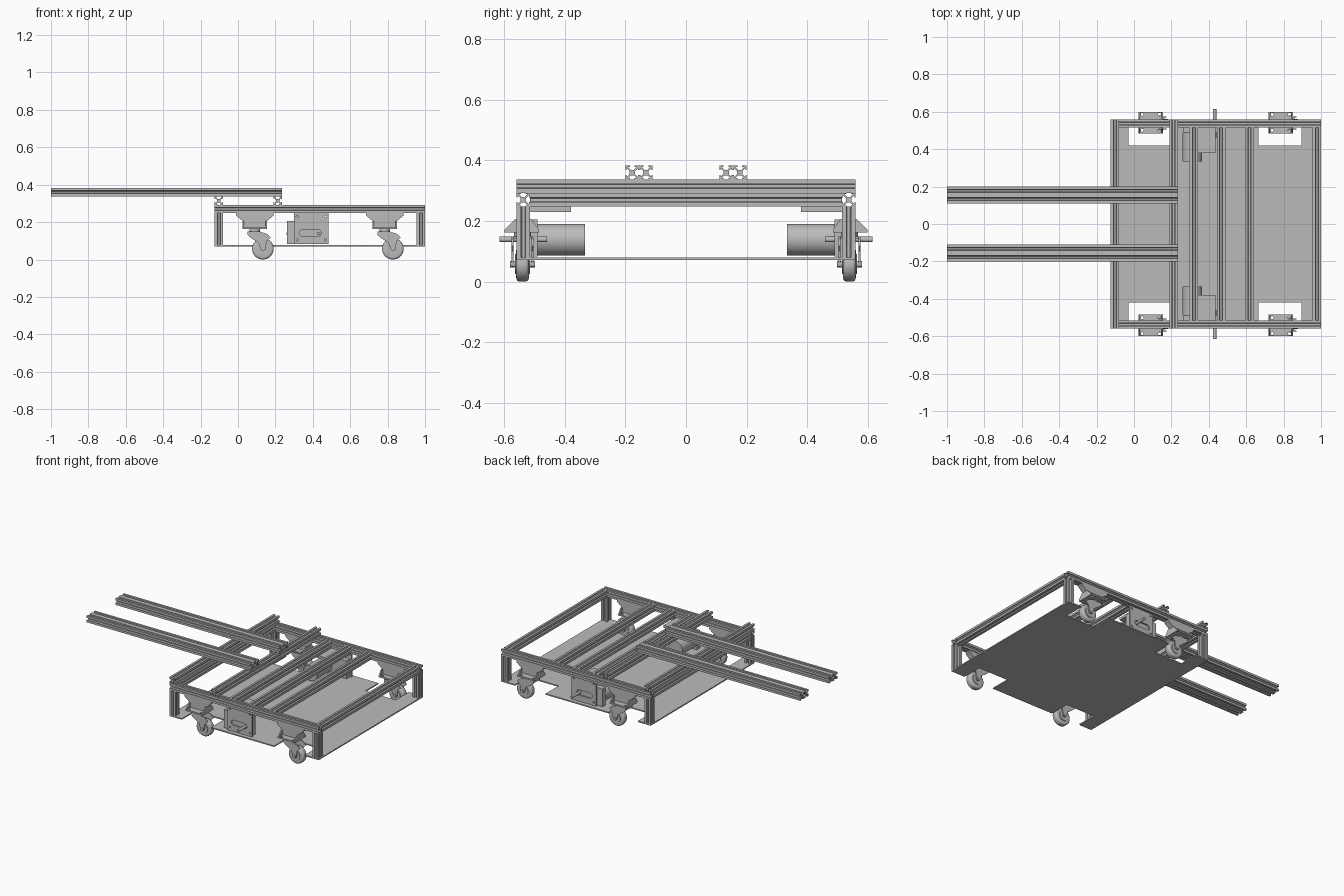
import bpy, bmesh, math

if "Cube" in bpy.data.objects:
    bpy.data.objects.remove(bpy.data.objects["Cube"], do_unlink=True)

grey = bpy.data.materials.new("aluminium_grey")
grey.use_nodes = True
grey.diffuse_color = (0.5, 0.5, 0.5, 1)
grey.node_tree.nodes["Principled BSDF"].inputs["Base Color"].default_value = (0.5, 0.5, 0.5, 1)


def prism(name, pts, axis, a, b, bevel=0, smooth=False):
    """Extrude a 2D outline along an axis from a to b."""
    place = {"x": lambda u, v, t: (t, u, v),
             "y": lambda u, v, t: (u, t, v),
             "z": lambda u, v, t: (u, v, t)}[axis]
    bm = bmesh.new()
    low = [bm.verts.new(place(u, v, a)) for u, v in pts]
    high = [bm.verts.new(place(u, v, b)) for u, v in pts]
    caps = [bm.faces.new(low), bm.faces.new(high)]
    n = len(pts)
    for i in range(n):
        j = (i + 1) % n
        bm.faces.new((low[i], low[j], high[j], high[i]))
    bmesh.ops.recalc_face_normals(bm, faces=bm.faces)
    if bevel:
        rim = list({e for f in caps for e in f.edges})
        bmesh.ops.bevel(bm, geom=rim, offset=bevel, segments=4, profile=0.5, affect='EDGES')
    mesh = bpy.data.meshes.new(name)
    bm.to_mesh(mesh)
    bm.free()
    mesh.materials.append(grey)
    ob = bpy.data.objects.new(name, mesh)
    bpy.context.collection.objects.link(ob)
    if smooth:
        bpy.ops.object.select_all(action='DESELECT')
        ob.select_set(True)
        bpy.context.view_layer.objects.active = ob
        bpy.ops.object.shade_smooth_by_angle(angle=math.radians(35))
    return ob


def box(name, x, y, z):
    """Box from ranges; y ranges may be given in either order."""
    return prism(name, [(x[0], y[0]), (x[1], y[0]), (x[1], y[1]), (x[0], y[1])], "z", *z)


def circle(u, v, r, n=32):
    return [(u + r * math.cos(2 * math.pi * i / n), v + r * math.sin(2 * math.pi * i / n))
            for i in range(n)]


def rod(name, u, v, r, axis, a, b, bevel=0):
    return prism(name, circle(u, v, r), axis, a, b, bevel, True)


def cut(ob, cutters):
    """Subtract the cutters and remove them."""
    bpy.context.view_layer.objects.active = ob
    for c in cutters:
        c.hide_render = True
        mod = ob.modifiers.new("cut", 'BOOLEAN')
        mod.operation, mod.solver, mod.object = 'DIFFERENCE', 'EXACT', c
        bpy.ops.object.modifier_apply(modifier=mod.name)
        bpy.data.objects.remove(c, do_unlink=True)


H = 0.0225  # half width of the slotted profile


def slotted(name, axis, u, v, a, b):
    """T-slot profile: one side's outline turned four times."""
    side = [(1, -0.35), (0.82, -0.35), (0.82, -0.64), (0.4, -0.22),
            (0.4, 0.22), (0.82, 0.64), (0.82, 0.35), (1, 0.35), (1, 1)]
    pts = []
    for _ in range(4):
        pts += [(u + H * p, v + H * q) for p, q in side]
        side = [(-q, p) for p, q in side]
    return prism(name, pts, axis, a, b)


XL, XR, YO, YI = -0.125, 1.0, 0.56, 0.515
YC = YO - H
Z_RAIL, Z_BEAM, Z_ARM = 0.27, 0.315, 0.36

# frame rails, cross rails and raised beams
for i, x in enumerate((XL + H, 0.32, 0.466, 0.618, XR - H)):
    slotted(f"cross_rail_{i}", "y", x, Z_RAIL, -YI, YI)
for i, x in enumerate((XL + H, 0.212)):
    slotted(f"raised_beam_{i}", "y", x, Z_BEAM, -YO, YO)

# floor plate with wheel notches along both long edges
edge = [(XL, YO), (-0.03, YO), (-0.03, 0.42), (0.19, 0.42), (0.19, YO),
        (0.665, YO), (0.665, 0.42), (0.895, 0.42), (0.895, YO), (XR, YO)]
prism("floor_plate", edge + [(x, -y) for x, y in reversed(edge)], "z", 0.071, 0.079)


def caster(tag, x, s):
    """Bracket, swivel, fork and wheel around a stem at x, on side s."""
    yc = s * 0.54
    prism("caster_bracket_" + tag, [(x - 0.1, 0.248), (x + 0.1, 0.248), (x + 0.1, 0.235),
          (x + 0.063, 0.205), (x - 0.063, 0.205), (x - 0.1, 0.235)], "y", s * 0.52, s * YO)
    box("caster_web_" + tag, (x - 0.06, x + 0.06), (s * 0.522, s * 0.558), (0.17, 0.206))
    for e in (-1, 1):
        prism(f"caster_gusset_{tag}_{e}", [(s * 0.485, 0.17), (s * 0.6, 0.17),
              (s * 0.565, 0.206), (s * 0.51, 0.206)], "x", x + e * 0.058, x + e * 0.066)
    flange = box("caster_flange_" + tag, (x - 0.066, x + 0.066), (s * 0.485, s * 0.6), (0.162, 0.172))
    cut(flange, [prism("hole_cutter", circle(x + e * 0.046, y, 0.008, 16), "z", 0.15, 0.18)
                 for e in (-1, 1) for y in (s * 0.501, s * 0.586)])
    rod("swivel_" + tag, x, yc, 0.028, "z", 0.145, 0.163)
    fork = [(-0.04, 0.148), (0.03, 0.148), (0.065, 0.137), (0.085, 0.118), (0.064, 0.1),
            (0.056, 0.05), (0.034, 0.05), (0.018, 0.09), (-0.02, 0.115), (-0.038, 0.13)]
    outline = [(x + u, v) for u, v in fork]
    for e in (-1, 1):
        prism(f"fork_cheek_{tag}_{e}", outline, "y", yc + e * 0.03, yc + e * 0.036)
    box("fork_crown_" + tag, (x - 0.04, x + 0.03), (yc - 0.036, yc + 0.036), (0.141, 0.149))
    wx = x + 0.043
    rod("wheel_tyre_" + tag, wx, 0.0575, 0.0575, "y", yc - 0.021, yc + 0.021, 0.012)
    rod("wheel_hub_" + tag, wx, 0.0575, 0.033, "y", yc - 0.025, yc + 0.025)
    rod("wheel_axle_" + tag, wx, 0.0575, 0.011, "y", yc - 0.041, yc + 0.041)


for s, side in ((-1, "front"), (1, "back")):
    # long rail and corner posts
    slotted("side_rail_" + side, "x", s * YC, Z_RAIL, XL, XR)
    for x, end in ((XL + H, "right"), (XR - H, "left")):
        slotted(f"post_{side}_{end}", "z", x, s * YC, 0.079, Z_RAIL - H)

    # double-width arm
    for k in (-1, 1):
        slotted(f"arm_{side}_{k}", "x", s * 0.155 + k * H, Z_ARM, -1, 0.235)

    # casters
    caster(side + "_right", 0.09, s)
    caster(side + "_left", 0.785, s)

    # drive mount with a slot and screw holes
    mount = box("motor_mount_" + side, (0.3, 0.485), (s * 0.53, s * 0.54), (0.083, 0.248))
    r = 0.018
    arc = [(math.cos(math.pi * i / 12), math.sin(math.pi * i / 12)) for i in range(13)]
    slot = [(0.427 + r * q, 0.142 - r * p) for p, q in arc]
    slot += [(0.345 - r * q, 0.142 + r * p) for p, q in arc]
    holes = [prism("slot_cutter", slot, "y", s * 0.5, s * 0.6)]
    holes += [prism("hole_cutter", circle(x, z, 0.006, 12), "y", s * 0.5, s * 0.6)
              for x in (0.317, 0.468) for z in (0.105, 0.23)]
    cut(mount, holes)
    box("mount_flange_" + side, (0.3, 0.435), (s * 0.38, s * 0.53), (0.23, 0.247))

    # motor, gearbox and output shaft
    rod("motor_" + side, 0.312, 0.138, 0.052, "y", s * 0.333, s * 0.49)
    box("gearbox_" + side, (0.262, 0.475), (s * 0.49, s * 0.525), (0.083, 0.205))
    rod("shaft_" + side, 0.431, 0.139, 0.009, "y", s * 0.46, s * 0.616)
